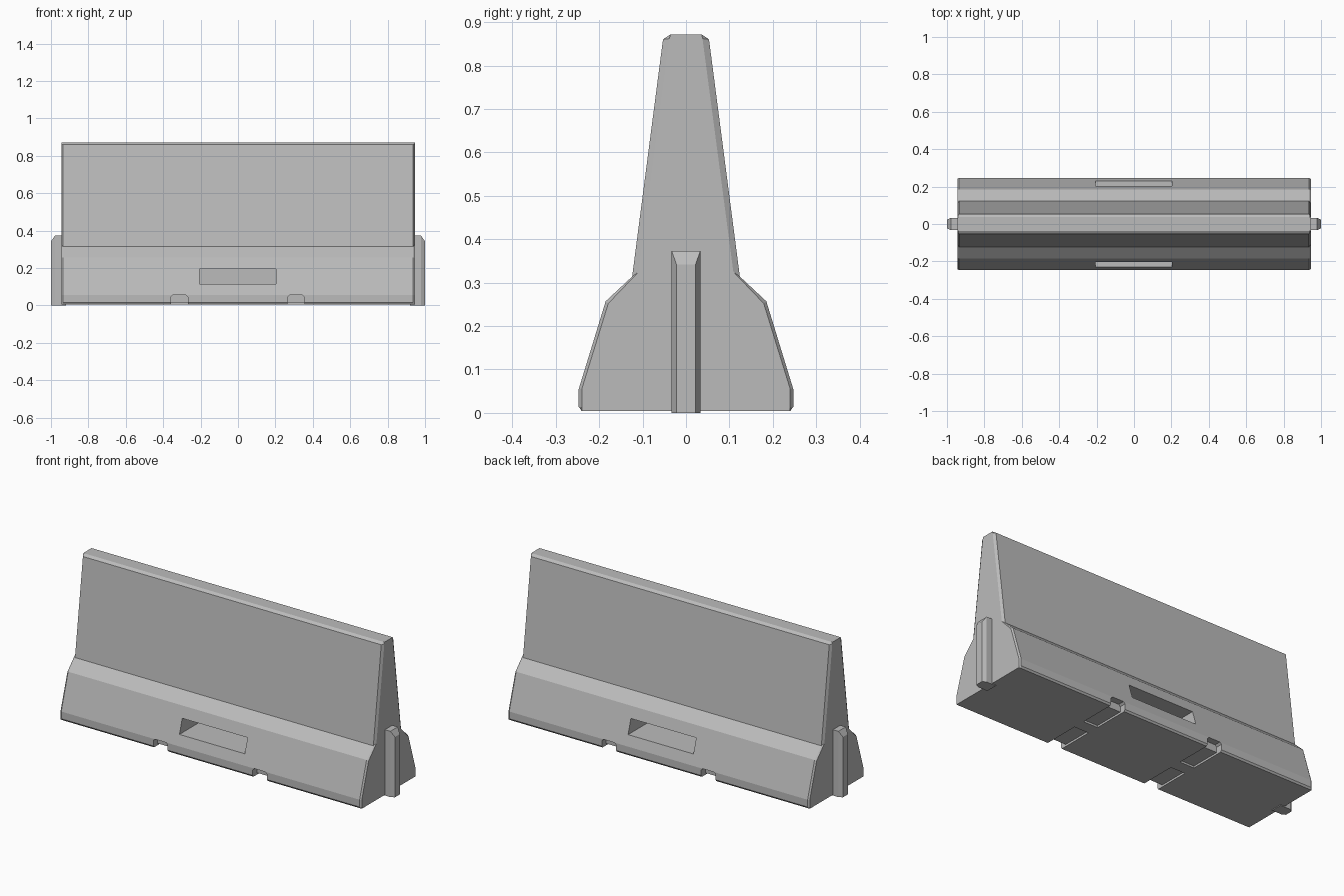
import bpy, bmesh

if "Cube" in bpy.data.objects:
    bpy.data.objects.remove(bpy.data.objects["Cube"])

concrete = bpy.data.materials.new("concrete_grey")
concrete.diffuse_color = (0.5, 0.5, 0.5, 1)
concrete.use_nodes = True
concrete.node_tree.nodes["Principled BSDF"].inputs["Base Color"].default_value = concrete.diffuse_color


def loft(name, rings):
    """Skin a list of closed point rings, capping both ends."""
    bm = bmesh.new()
    loops = [[bm.verts.new(p) for p in ring] for ring in rings]
    n = len(loops[0])
    for a, b in zip(loops, loops[1:]):
        for i in range(n):
            j = (i + 1) % n
            bm.faces.new((a[i], a[j], b[j], b[i]))
    bm.faces.new(loops[0])
    bm.faces.new(loops[-1])
    bmesh.ops.recalc_face_normals(bm, faces=bm.faces)
    mesh = bpy.data.meshes.new(name)
    bm.to_mesh(mesh)
    bm.free()
    mesh.materials.append(concrete)
    obj = bpy.data.objects.new(name, mesh)
    bpy.context.collection.objects.link(obj)
    return obj


def ring_x(half, x):
    """Mirror a half profile (y, z) into a closed ring at x."""
    pts = half + [(-y, z) for y, z in reversed(half)]
    return [(x, y, z) for y, z in pts]


# Barrier body: stepped profile with chamfered ends
outer = [(0.24, 0.004), (0.247, 0.014), (0.247, 0.055), (0.185, 0.257),
         (0.124, 0.314), (0.053, 0.86), (0.037, 0.871)]
inner = [(0.239, 0.004), (0.240, 0.014), (0.240, 0.055), (0.179, 0.252),
         (0.109, 0.325), (0.038, 0.862), (0.0365, 0.871)]
body = loft("barrier_body", [ring_x(inner, -0.945), ring_x(outer, -0.936),
                             ring_x(outer, 0.936), ring_x(inner, 0.945)])


def cut(x0, x1, z0, z1, y0, side, chamfer=0.0):
    """Carve a recess from the front (-1) or back (+1) face inwards to y0."""
    c = chamfer
    prof = [(x0, z0), (x1, z0), (x1, z1 - c), (x1 - c, z1), (x0 + c, z1), (x0, z1 - c)]
    if not c:
        prof = [(x0, z0), (x1, z0), (x1, z1), (x0, z1)]
    cutter = loft("recess_cutter", [[(x, side * y, z) for x, z in prof] for y in (y0, 0.4)])
    cutter.hide_render = True
    mod = body.modifiers.new("recess", 'BOOLEAN')
    mod.operation = 'DIFFERENCE'
    mod.solver = 'EXACT'
    mod.object = cutter
    bpy.context.view_layer.objects.active = body
    bpy.ops.object.modifier_apply(modifier=mod.name)
    bpy.data.objects.remove(cutter)


# Lifting pockets and drainage notches on both long sides
for side in (-1, 1):
    cut(-0.207, 0.203, 0.113, 0.195, 0.05, side)
    for x in (-0.313, 0.31):
        cut(x - 0.045, x + 0.045, -0.05, 0.055, 0.21, side, 0.01)
        cut(x - 0.045, x + 0.045, -0.05, 0.015, 0.035, side)

# Connecting tongues on the ends
for name, s in (("left_tongue", -1), ("right_tongue", 1)):
    loft(name, [ring_x([(w, 0.0), (w, h)], s * x)
                for x, w, h in ((0.92, 0.033, 0.373), (0.979, 0.033, 0.373), (1.0, 0.022, 0.342))])
